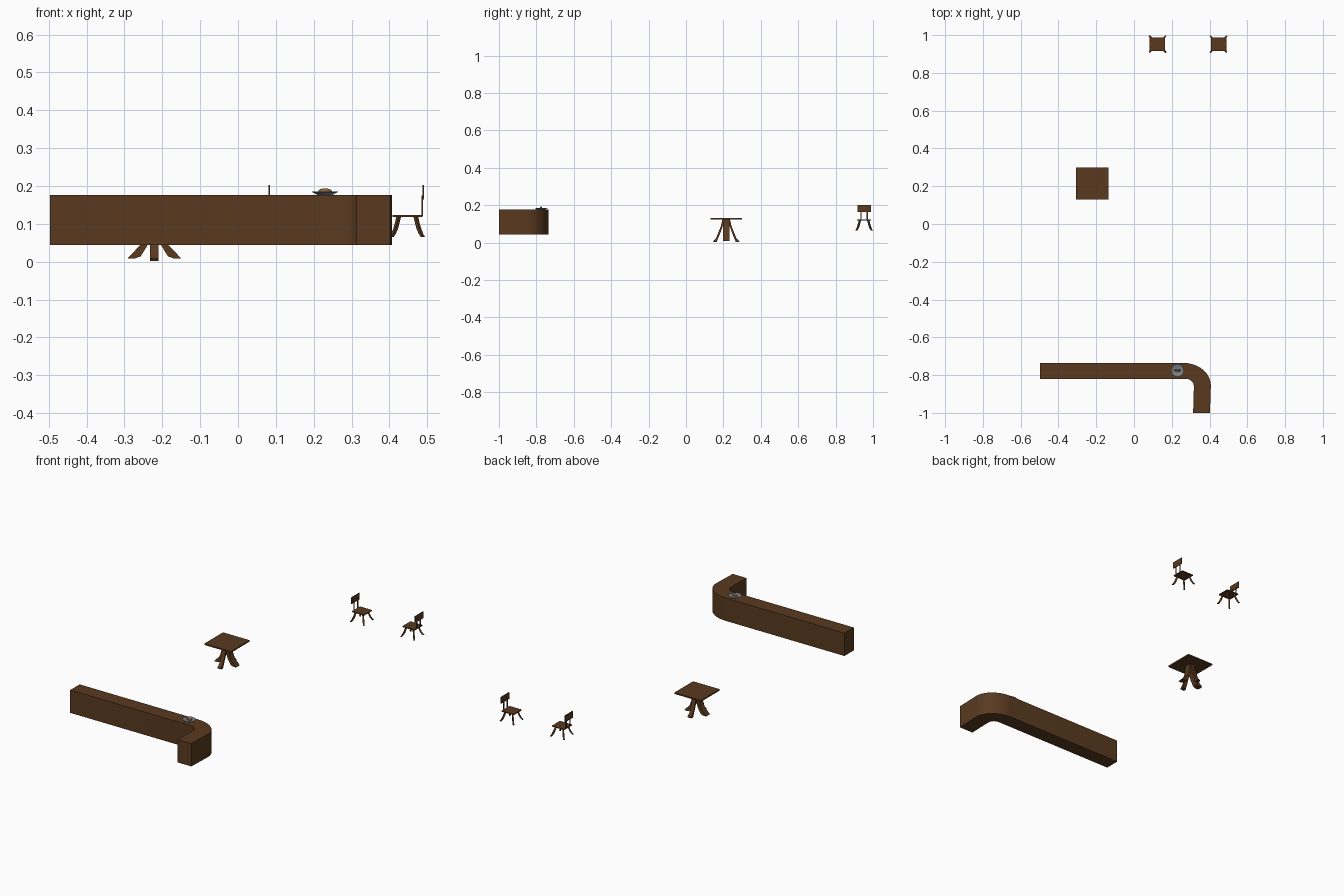
import bpy, bmesh, math
from mathutils import Vector

if "Cube" in bpy.data.objects:
    bpy.data.objects.remove(bpy.data.objects["Cube"])


def material(name, rgb):
    m = bpy.data.materials.new(name)
    m.diffuse_color = (*rgb, 1)
    m.use_nodes = True
    m.node_tree.nodes["Principled BSDF"].inputs["Base Color"].default_value = m.diffuse_color
    return m


WOOD = material("dark_wood", (0.10, 0.042, 0.014))
FOOD = material("baked_crust", (0.25, 0.12, 0.04))
METAL = material("plate_grey", (0.20, 0.22, 0.24))


def finish(name, bm, mat, smooth=None):
    bmesh.ops.recalc_face_normals(bm, faces=bm.faces)
    me = bpy.data.meshes.new(name)
    bm.to_mesh(me)
    bm.free()
    ob = bpy.data.objects.new(name, me)
    bpy.context.collection.objects.link(ob)
    me.materials.append(mat)
    if smooth:
        bpy.ops.object.select_all(action='DESELECT')
        ob.select_set(True)
        bpy.context.view_layer.objects.active = ob
        bpy.ops.object.shade_smooth_by_angle(angle=math.radians(smooth))
    return ob


def box(name, centre, size, mat=WOOD):
    bm = bmesh.new()
    bmesh.ops.create_cube(bm, size=1)
    for v in bm.verts:
        v.co = Vector(centre) + Vector(a * b for a, b in zip(v.co, size))
    return finish(name, bm, mat)


def slat(name, centre, angle, path, width):
    """Curved slat in a vertical plane; path rows are (inner r, outer r, z)."""
    d = Vector((math.cos(angle), math.sin(angle), 0))
    side = Vector((-d.y, d.x, 0)) * width / 2
    c = Vector((*centre, 0))
    bm = bmesh.new()
    rings = []
    for r0, r1, z in path:
        up = Vector((0, 0, z))
        rings.append([bm.verts.new(c + up + d * r + side * s)
                      for r, s in ((r0, -1), (r1, -1), (r1, 1), (r0, 1))])
    for a, b in zip(rings, rings[1:]):
        for i in range(4):
            j = (i + 1) % 4
            bm.faces.new((a[i], a[j], b[j], b[i]))
    bm.faces.new(rings[0])
    bm.faces.new(rings[-1])
    return finish(name, bm, WOOD, 30)


# Bar counter: L-shaped plan with a rounded corner, extruded upwards
def arc(cx, cy, rx, ry, n):
    return [(cx + rx * math.sin(i / n * math.pi / 2),
             cy + ry * math.cos(i / n * math.pi / 2)) for i in range(n + 1)]


plan = [(-0.497, -0.735)] + arc(0.26, -0.855, 0.147, 0.12, 10) + [(0.402, -1.0), (0.313, -1.0)]
plan += arc(0.275, -0.86, 0.042, 0.04, 6)[::-1] + [(-0.497, -0.82)]
bm = bmesh.new()
base = bm.faces.new([bm.verts.new((x, y, 0.044)) for x, y in plan])
ext = bmesh.ops.extrude_face_region(bm, geom=[base], use_keep_orig=True)
bmesh.ops.translate(bm, vec=(0, 0, 0.132),
                    verts=[g for g in ext["geom"] if isinstance(g, bmesh.types.BMVert)])
finish("bar_counter", bm, WOOD, 30)

# Plate: revolved shallow profile
PX, PY, N = 0.23, -0.775, 24
profile = [(0.020, 0.176), (0.024, 0.179), (0.034, 0.184), (0.034, 0.185),
           (0.023, 0.181), (0.018, 0.180)]
bm = bmesh.new()
rings = [[bm.verts.new((PX + r * math.cos(2 * math.pi * i / N),
                        PY + r * math.sin(2 * math.pi * i / N), z)) for i in range(N)]
         for r, z in profile]
for a, b in zip(rings, rings[1:]):
    for i in range(N):
        j = (i + 1) % N
        bm.faces.new((a[i], a[j], b[j], b[i]))
bm.faces.new(rings[0])
bm.faces.new(rings[-1])
finish("plate", bm, METAL, 30)

# Food on the plate
bm = bmesh.new()
bmesh.ops.create_uvsphere(bm, u_segments=16, v_segments=8, radius=1)
for v in bm.verts:
    v.co = Vector((PX + 0.018 * v.co.x, PY + 0.006 * v.co.y, 0.186 + 0.0075 * v.co.z))
finish("food", bm, FOOD, 60)

# Square table with four flared slat legs
TC = (-0.221, 0.215)
box("table_top", (*TC, 0.128), (0.17, 0.17, 0.008))
long_leg = [(0.050, 0.070, 0.009), (0.036, 0.066, 0.014), (0.017, 0.036, 0.045),
            (0.008, 0.025, 0.075), (0.004, 0.020, 0.125)]
thin_leg = [(0.048, 0.068, 0.002), (0.050, 0.071, 0.008), (0.042, 0.054, 0.025),
            (0.030, 0.042, 0.055), (0.018, 0.028, 0.09), (0.008, 0.020, 0.125)]
for k in range(4):
    odd = k % 2
    slat("table_leg_%d" % k, TC, k * math.pi / 2,
         thin_leg if odd else long_leg, 0.022 if odd else 0.034)


# Two chairs facing each other; s is the side the backrest is on
def chair(name, cx, s):
    cy = 0.952
    box(name + "_seat", (cx, cy, 0.121), (0.078, 0.073, 0.005))
    box(name + "_backrest", (cx + s * 0.042, cy, 0.183), (0.004, 0.072, 0.038))
    for t in (-1, 1):
        box(name + "_back_post", (cx + s * 0.039, cy + t * 0.017, 0.147), (0.004, 0.006, 0.055))
    leg = [(0.055, 0.063, 0.065), (0.047, 0.056, 0.073), (0.038, 0.048, 0.088),
           (0.032, 0.041, 0.105), (0.027, 0.037, 0.119)]
    for k in range(4):
        slat("%s_leg_%d" % (name, k), (cx, cy), math.pi / 4 + k * math.pi / 2, leg, 0.008)


chair("left_chair", 0.125, -1)
chair("right_chair", 0.447, 1)
